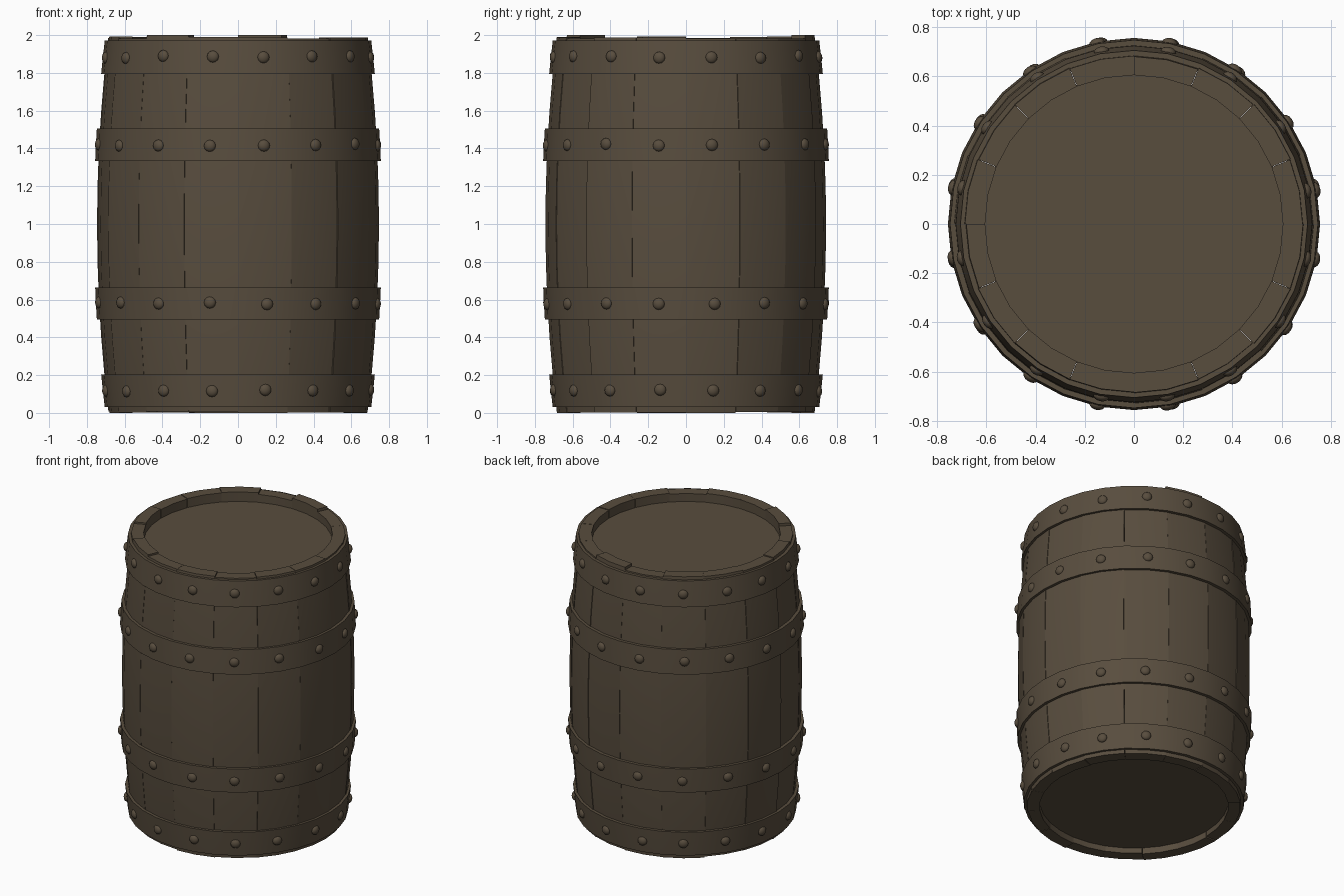
import bpy, bmesh, math, random
from mathutils import Matrix, Vector

if "Cube" in bpy.data.objects:
    bpy.data.objects.remove(bpy.data.objects["Cube"])
random.seed(7)

wood = bpy.data.materials.new("dark brown")
wood.diffuse_color = (0.098, 0.074, 0.048, 1)
wood.use_nodes = True
wood.node_tree.nodes["Principled BSDF"].inputs["Base Color"].default_value = wood.diffuse_color

STAVES = 16
STEP = 2 * math.pi / STAVES


def radius(z):
    """Bulging barrel profile."""
    return 0.745 - 0.061 * (z - 1) ** 2


def polar(r, a, z):
    return Vector((r * math.cos(a), r * math.sin(a), z))


def finish(bm, name, angle=30):
    bmesh.ops.recalc_face_normals(bm, faces=bm.faces)
    me = bpy.data.meshes.new(name)
    bm.to_mesh(me)
    bm.free()
    ob = bpy.data.objects.new(name, me)
    bpy.context.collection.objects.link(ob)
    me.materials.append(wood)
    bpy.ops.object.select_all(action='DESELECT')
    ob.select_set(True)
    bpy.context.view_layer.objects.active = ob
    bpy.ops.object.shade_smooth_by_angle(angle=math.radians(angle))
    return ob


def sweep(bm, loop, angles, closed):
    """Sweep a closed (r, z) loop about the z axis."""
    rings = [[bm.verts.new(polar(r, a, z)) for r, z in loop] for a in angles]
    n = len(loop)
    pairs = list(zip(rings, rings[1:]))
    if closed:
        pairs.append((rings[-1], rings[0]))
    for p, q in pairs:
        for i in range(n):
            j = (i + 1) % n
            bm.faces.new((p[i], p[j], q[j], q[i]))
    if not closed:
        bm.faces.new(rings[0])
        bm.faces.new(rings[-1])


# Staves, each slightly different in height and radius
bm = bmesh.new()
for s in range(STAVES):
    off = random.uniform(-0.004, 0.005)
    top = 2.0 if s in (3, 10) else random.uniform(1.98, 1.995)
    low = random.uniform(0, 0.008) if s % 4 else 0
    zs = [low + (top - low) * k / 10 for k in range(11)]
    loop = [(radius(z) + off, z) for z in zs] + [(0.605, top), (0.605, low)]
    a = s * STEP
    sweep(bm, loop, [a + 0.001, a + STEP / 2, a + STEP - 0.001], False)
finish(bm, "staves")

# Recessed top and bottom heads
for name, z in (("top_head", 1.91), ("bottom_head", 0.06)):
    bm = bmesh.new()
    bmesh.ops.create_cone(bm, cap_ends=True, segments=32, radius1=0.612,
                          radius2=0.612, depth=0.03,
                          matrix=Matrix.Translation((0, 0, z)))
    finish(bm, name)

# Hoops and their rivets
hoops = (("bottom", 0.03, 0.203), ("lower", 0.495, 0.665),
         ("upper", 1.333, 1.505), ("top", 1.795, 1.972))
for name, z0, z1 in hoops:
    zm = (z0 + z1) / 2
    bm = bmesh.new()
    loop = [(radius(z) + 0.018, z) for z in (z0, zm, z1)]
    loop += [(radius(z) - 0.015, z) for z in (z1, zm, z0)]
    sweep(bm, loop, [k * STEP / 2 for k in range(32)], True)
    finish(bm, name + "_hoop")

    bm = bmesh.new()
    for s in range(STAVES):
        a = (s + 0.5) * STEP + random.uniform(-0.012, 0.012)
        z = zm + random.uniform(-0.006, 0.006)
        m = (Matrix.Translation(polar(radius(z) + 0.015, a, z))
             @ Matrix.Rotation(a, 4, 'Z') @ Matrix.Rotation(math.pi / 2, 4, 'Y')
             @ Matrix.Diagonal((1, 1, 0.65, 1)))
        bmesh.ops.create_uvsphere(bm, u_segments=12, v_segments=8,
                                  radius=0.032, matrix=m)
    finish(bm, name + "_rivets", 60)
